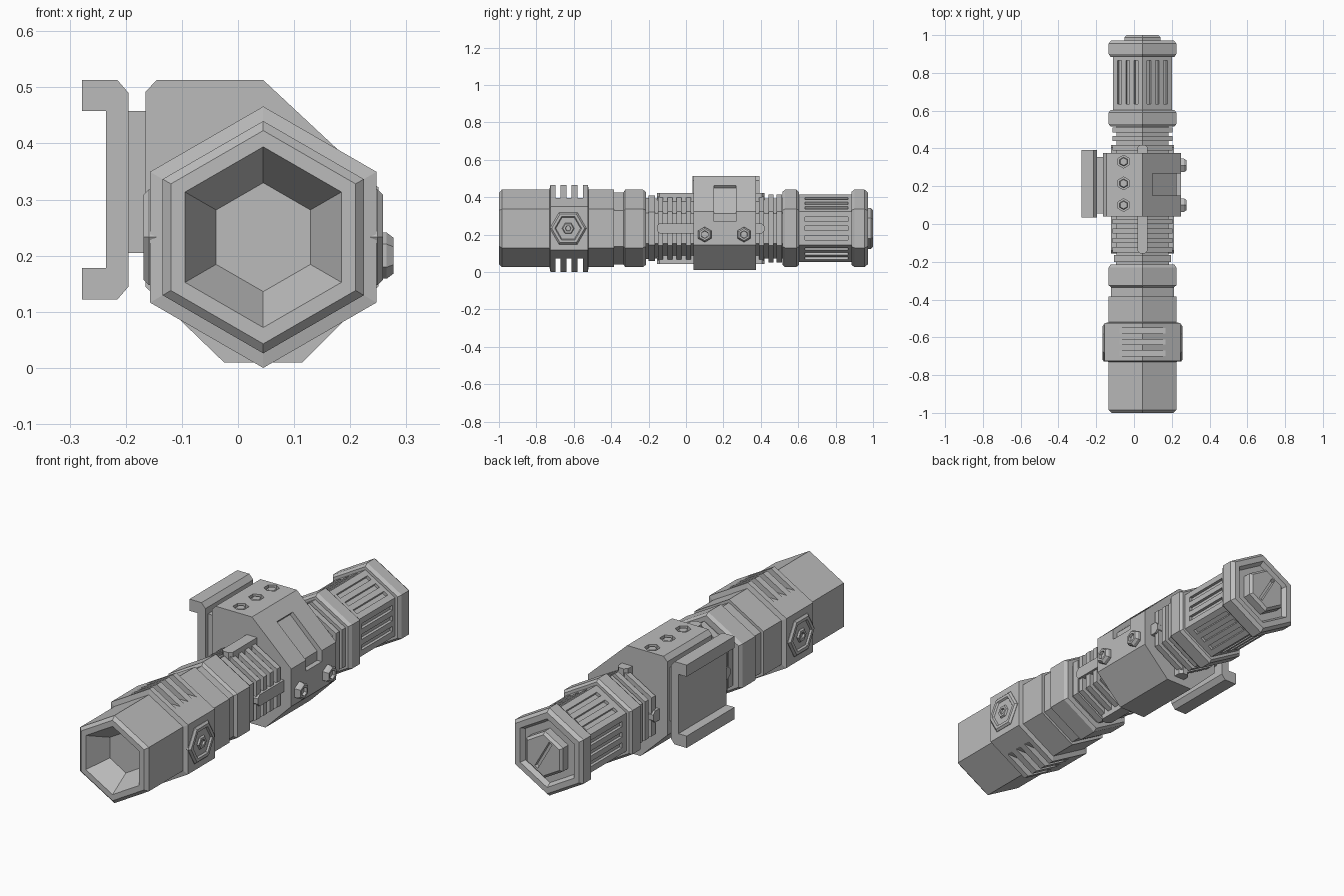
import bpy, bmesh, math
from mathutils import Matrix, Vector

cube = bpy.data.objects.get("Cube")
if cube:
    bpy.data.objects.remove(cube, do_unlink=True)

CX, CZ = 0.045, 0.233          # long axis of the light
AXIS = Vector((CX, 0, CZ))

metal = bpy.data.materials.new("grey metal")
metal.use_nodes = True
metal.diffuse_color = (0.5, 0.5, 0.5, 1)
metal.node_tree.nodes["Principled BSDF"].inputs["Base Color"].default_value = (0.5, 0.5, 0.5, 1)


def finish(name, bm):
    bmesh.ops.recalc_face_normals(bm, faces=bm.faces)
    me = bpy.data.meshes.new(name)
    bm.to_mesh(me)
    bm.free()
    me.materials.append(metal)
    ob = bpy.data.objects.new(name, me)
    bpy.context.collection.objects.link(ob)
    return ob


def hex_lathe(bm, profile, origin, frame):
    """Six-sided rings of (distance, radius); frame = (along, first corner)."""
    along, up = Vector(frame[0]), Vector(frame[1])
    side = along.cross(up)
    rings = []
    for d, r in profile:
        rings.append([bm.verts.new(Vector(origin) + along * d
                      + (up * math.cos(k * math.pi / 3) + side * math.sin(k * math.pi / 3)) * r)
                      for k in range(6)])
    for a, b in zip(rings, rings[1:]):
        for k in range(6):
            n = (k + 1) % 6
            bm.faces.new((a[k], a[n], b[n], b[k]))
    bm.faces.new(rings[0])
    bm.faces.new(rings[-1])


def hex_part(name, profile, origin=AXIS, frame=((0, 1, 0), (0, 0, 1))):
    bm = bmesh.new()
    hex_lathe(bm, profile, origin, frame)
    return finish(name, bm)


def prism(name, outline, y0, y1):
    """Extrude an x-z outline along y."""
    bm = bmesh.new()
    a, b = ([bm.verts.new((x, y, z)) for x, z in outline] for y in (y0, y1))
    n = len(outline)
    for i in range(n):
        j = (i + 1) % n
        bm.faces.new((a[i], a[j], b[j], b[i]))
    bm.faces.new(a)
    bm.faces.new(b)
    return finish(name, bm)


def add_box(bm, size, matrix):
    bmesh.ops.create_cube(bm, size=1, matrix=matrix @ Matrix.Diagonal((*size, 1)))


def cut(target, cutter):
    """Apply a boolean difference and discard the cutter."""
    cutter.hide_render = True
    mod = target.modifiers.new("cut", 'BOOLEAN')
    mod.operation, mod.solver, mod.object = 'DIFFERENCE', 'EXACT', cutter
    bpy.context.view_layer.objects.active = target
    bpy.ops.object.modifier_apply(modifier=mod.name)
    bpy.data.objects.remove(cutter, do_unlink=True)


# Head: flared mouth, barrel, thick band and collar
head = hex_part("head", [
    (-0.9, 0.097), (-1, 0.161), (-1, 0.19), (-0.985, 0.207), (-0.73, 0.207),
    (-0.725, 0.233), (-0.525, 0.233), (-0.52, 0.207), (-0.385, 0.207),
    (-0.385, 0.192), (-0.335, 0.192), (-0.325, 0.207), (-0.23, 0.207),
    (-0.215, 0.195), (-0.215, 0.15)])

# Vent slots across the upper and lower ridge of the band
bm = bmesh.new()
for y in (-0.685, -0.625, -0.565):
    for s in (-1, 1):
        add_box(bm, (0.5, 0.028, 0.1), Matrix.Translation((CX, y, CZ + s * 0.212)))
cut(head, finish("vent_cutter", bm))

# Neck: ribbed tube that runs through the mount
neck_profile = [(-0.23, 0.163), (-0.2, 0.163), (-0.2, 0.175), (-0.165, 0.175), (-0.165, 0.16)]
for y in (-0.15, -0.1, -0.05, 0.0, 0.39, 0.44, 0.485):
    neck_profile += [(y, 0.16), (y, 0.182), (y + 0.027, 0.182), (y + 0.027, 0.16)]
neck_profile.append((0.53, 0.16))
hex_part("neck", neck_profile)

# Four key strips along the neck
for label, ang, reach in (("top", 0, 0.19), ("left", 90, 0.168),
                          ("bottom", 180, 0.19), ("right", 270, 0.168)):
    bm = bmesh.new()
    turn = Matrix.Translation(AXIS) @ Matrix.Rotation(math.radians(ang), 4, 'Y')
    add_box(bm, (0.054, 0.575, 0.05), turn @ Matrix.Translation((0, 0.132, reach - 0.025)))
    ends = [e for e in bm.edges if abs((e.verts[0].co - e.verts[1].co).length - 0.05) < 1e-4]
    bmesh.ops.bevel(bm, geom=ends, offset=0.014, segments=1, affect='EDGES')
    finish(label + "_strip", bm)

# Grip with three grooves on every side
grip = hex_part("grip", [
    (0.515, 0.15), (0.515, 0.195), (0.53, 0.207), (0.59, 0.207), (0.603, 0.195),
    (0.603, 0.18), (0.89, 0.18), (0.89, 0.15)])
bm = bmesh.new()
for k in range(6):
    turn = Matrix.Translation(AXIS) @ Matrix.Rotation(k * math.pi / 3, 4, 'Y')
    for off in (-0.05, 0, 0.05):
        add_box(bm, (0.05, 0.23, 0.024), turn @ Matrix.Translation((0.167, 0.75, off)))
cut(grip, finish("groove_cutter", bm))

# Tail cap with recessed button
tail = hex_part("tail_cap", [
    (0.885, 0.15), (0.885, 0.195), (0.9, 0.207), (0.955, 0.207), (0.972, 0.192),
    (0.972, 0.162), (0.95, 0.148), (0.95, 0.11), (0.988, 0.11), (1, 0.097)])
bm = bmesh.new()
add_box(bm, (0.15, 0.04, 0.018),
        Matrix.Translation((CX, 1, CZ)) @ Matrix.Rotation(math.radians(60), 4, 'Y'))
cut(tail, finish("button_slot_cutter", bm))

# Hexagonal side plates on the band, each with a centre bolt
for label, s in (("left", 1), ("right", -1)):
    base = (CX + s * 0.19, -0.63, CZ)
    frame = ((s, 0, 0), (0, 1, 0))
    hex_part(label + "_plate", [
        (0, 0.098), (0.014, 0.098), (0.023, 0.088), (0.023, 0.072), (0.015, 0.066),
        (0.015, 0.033), (0.023, 0.028), (0.023, 0.016), (0.014, 0.014)], base, frame)

# Mount block around the neck
mount = prism("mount_block", [
    (-0.165, 0.492), (-0.145, 0.513), (0.045, 0.513), (0.25, 0.322), (0.25, 0.145),
    (0.115, 0.01), (-0.025, 0.01), (-0.165, 0.145)], 0.04, 0.375)

# Notch over the sloping shoulder
cut(mount, prism("notch_cutter", [
    (0.12, 0.49), (0.085, 0.448), (0.226, 0.313), (0.226, 0.27), (0.3, 0.27), (0.3, 0.35)],
    0.15, 0.268))

# Sunken bolts on top
for i, y in enumerate((0.1, 0.215, 0.33)):
    spot, frame = (-0.055, y, 0.48), ((0, 0, 1), (0, 1, 0))
    cut(mount, hex_part("bolt_hole_cutter", [(0.012, 0.034), (0.05, 0.034)], spot, frame))
    hex_part("top_bolt_%d" % (i + 1), [
        (0.005, 0.024), (0.024, 0.024), (0.029, 0.02)], spot, frame)

# Clamp screws on the side
for i, y in enumerate((0.1, 0.31)):
    hex_part("side_screw_%d" % (i + 1), [
        (0, 0.041), (0.025, 0.041), (0.037, 0.032), (0.037, 0.021), (0.024, 0.019)],
        (0.24, y, 0.2), ((1, 0, 0), (0, 0, 1)))

# Rail clamp and its spacer
prism("clamp_spacer", [(-0.2, 0.458), (-0.16, 0.458), (-0.16, 0.205), (-0.2, 0.205)], 0.055, 0.355)
prism("rail_clamp", [
    (-0.278, 0.513), (-0.215, 0.513), (-0.195, 0.49), (-0.195, 0.145), (-0.215, 0.122),
    (-0.278, 0.122), (-0.278, 0.178), (-0.235, 0.178), (-0.235, 0.458), (-0.278, 0.458)],
    0.035, 0.392)
